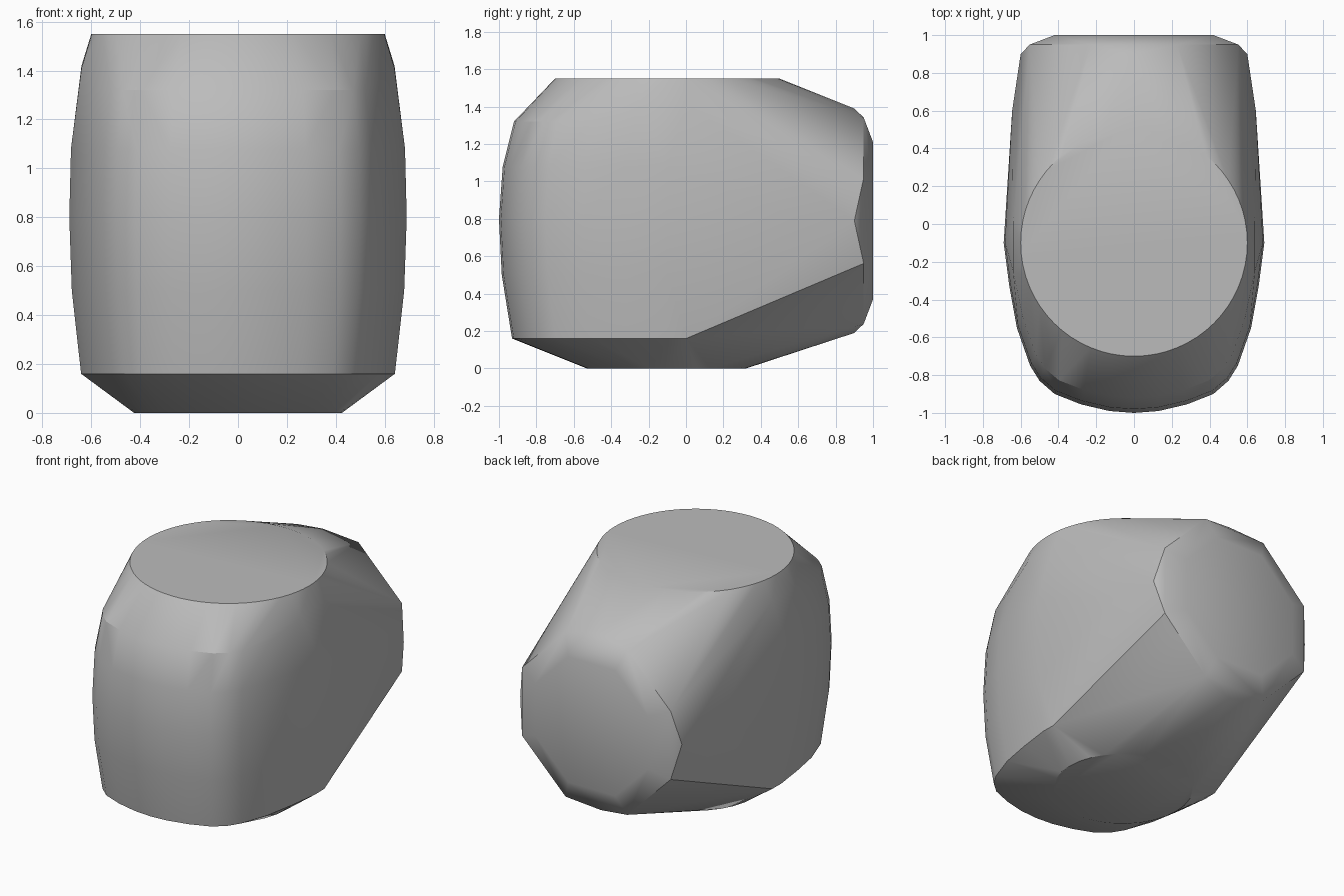
import bpy, bmesh
from math import sin, cos, pi, radians

cube = bpy.data.objects.get("Cube")
if cube:
    bpy.data.objects.remove(cube, do_unlink=True)

mat = bpy.data.materials.new("plain grey")
mat.use_nodes = True
GREY = (0.5, 0.5, 0.5, 1)
mat.diffuse_color = GREY
mat.node_tree.nodes["Principled BSDF"].inputs["Base Color"].default_value = GREY

points = []


def ring(radius, n, place, turn=0.0):
    """Add a circle of points; place maps the two circle coordinates to 3D."""
    for i in range(n):
        a = 2 * pi * i / n + turn
        points.append(place(radius * cos(a), radius * sin(a)))


# Flat round top and smaller round foot
ring(0.6, 64, lambda u, v: (u, v - 0.1, 1.55))
ring(0.425, 32, lambda u, v: (u, v - 0.105, 0))

# Bulging body: half plan of the rounded front, scaled at each height
plan = [(0, -1), (.13, -.99), (.28, -.955), (.42, -.9), (.5, -.83),
        (.55, -.75), (.62, -.55), (.66, -.33), (.69, -.1)]
levels = [(.16, .93, .93), (.5, .985, .985), (.8, 1, 1),
          (1.08, .99, .98), (1.32, .945, .92)]
for z, sx, sy in levels:
    for x, y in plan:
        for side in (-1, 1):
            points.append((side * x * sx, y * sy, z))

# Side shoulders, lower side corner and rear side bulge
for side in (-1, 1):
    for x, y, z in [(.64, -.25, 1.41), (.64, 0, 1.42), (.64, 0, .16), (.645, .6, .8)]:
        points.append((side * x, y, z))

# Bevelled octagonal rear end
ZC = 0.79
ring(0.6, 4, lambda u, v: (u, 0.9, v + ZC))
ring(0.597, 8, lambda u, v: (u, 0.95, v + ZC), pi / 8)
ring(0.455, 8, lambda u, v: (u, 1.0, v + ZC), pi / 8)

# Wrap one convex skin around all the sections
bm = bmesh.new()
for p in points:
    bm.verts.new(p)
hull = bmesh.ops.convex_hull(bm, input=bm.verts[:])
loose = {e for e in hull["geom_interior"] + hull["geom_unused"]
         if isinstance(e, bmesh.types.BMVert)}
bmesh.ops.delete(bm, geom=list(loose), context="VERTS")
bmesh.ops.dissolve_limit(bm, angle_limit=radians(0.5), verts=bm.verts[:], edges=bm.edges[:])
bmesh.ops.recalc_face_normals(bm, faces=bm.faces[:])

mesh = bpy.data.meshes.new("body")
bm.to_mesh(mesh)
bm.free()
mesh.materials.append(mat)
body = bpy.data.objects.new("body", mesh)
bpy.context.collection.objects.link(body)
bpy.context.view_layer.objects.active = body
body.select_set(True)
bpy.ops.object.shade_smooth_by_angle(angle=radians(30))
